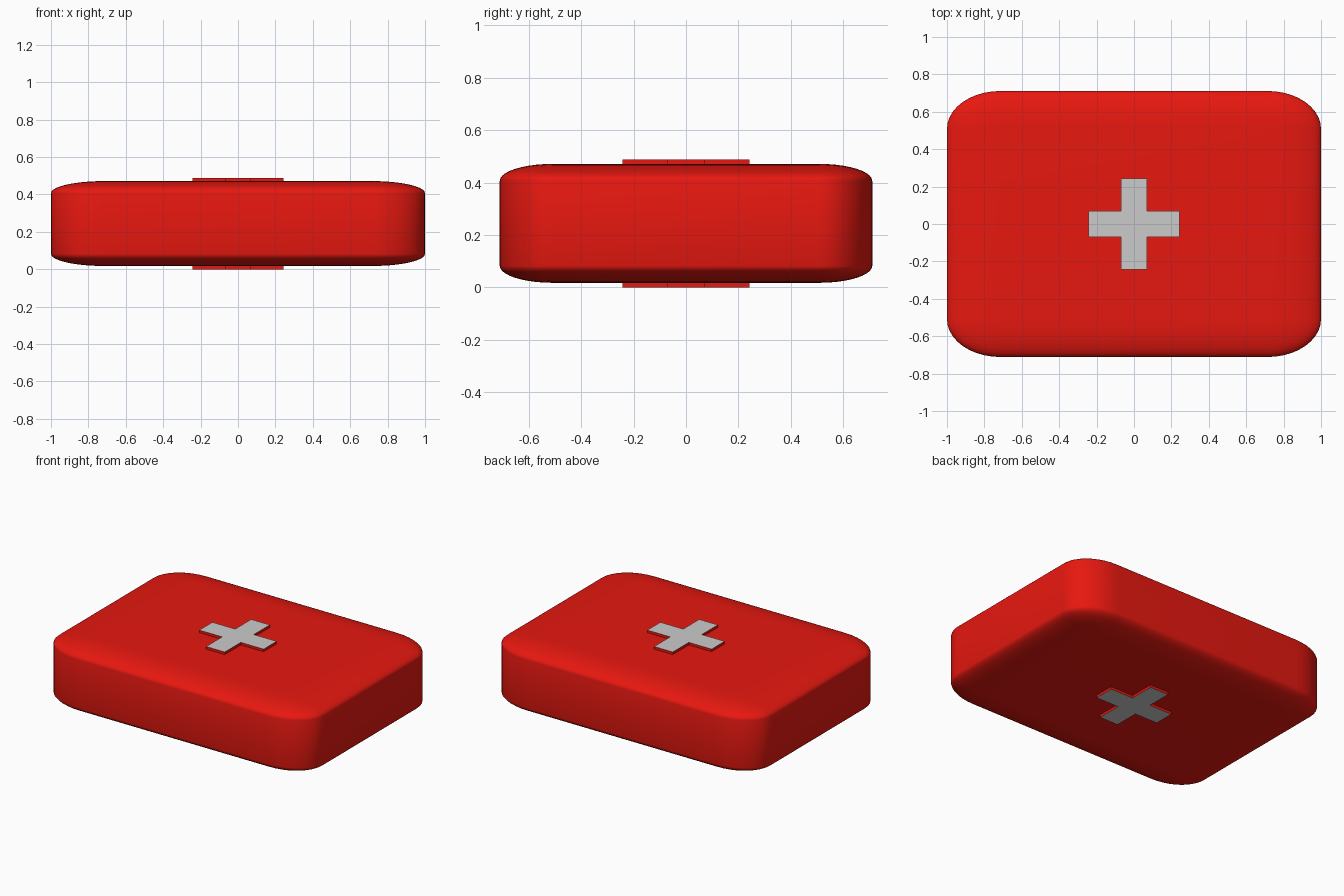
import bpy, bmesh

if "Cube" in bpy.data.objects:
    bpy.data.objects.remove(bpy.data.objects["Cube"])

MID = 0.2445          # middle height of the case
HALF = 0.227          # half thickness of the case

red = bpy.data.materials.new("red")
red.diffuse_color = (0.8, 0.009, 0.005, 1)
red.use_nodes = True
red.node_tree.nodes["Principled BSDF"].inputs["Base Color"].default_value = red.diffuse_color


def add_object(name, bm, material=None):
    mesh = bpy.data.meshes.new(name)
    bm.to_mesh(mesh)
    bm.free()
    obj = bpy.data.objects.new(name, mesh)
    bpy.context.collection.objects.link(obj)
    if material:
        mesh.materials.append(material)
    return obj


# Rounded case: a bevelled cube squashed to size, so the rounding is elliptical
bm = bmesh.new()
bmesh.ops.create_cube(bm, size=2)
bmesh.ops.bevel(bm, geom=bm.edges[:], offset=0.285, offset_type='OFFSET',
                segments=10, profile=0.5, affect='EDGES')
bmesh.ops.scale(bm, vec=(1, 0.711, HALF), verts=bm.verts)
bmesh.ops.translate(bm, vec=(0, 0, MID), verts=bm.verts)
for f in bm.faces:
    f.smooth = True
add_object("case", bm, red)

# Raised plus shape on both faces: red walls and a grey cap
L, W = 0.242, 0.07
outline = [(W, W), (W, L), (-W, L), (-W, W), (-L, W), (-L, -W),
           (-W, -W), (-W, -L), (W, -L), (W, -W), (L, -W), (L, W)]


def plus(prefix, side):
    z_in, z_out = MID + side * HALF, MID + side * MID
    walls = bmesh.new()
    low = [walls.verts.new((x, y, z_in)) for x, y in outline]
    top = [walls.verts.new((x, y, z_out)) for x, y in outline]
    n = len(outline)
    for i in range(n):
        j = (i + 1) % n
        quad = [low[i], low[j], top[j], top[i]]
        walls.faces.new(quad if side > 0 else quad[::-1])
    add_object(prefix + "_plus_walls", walls, red)

    cap = bmesh.new()
    v = [cap.verts.new((x, y, z_out)) for x, y in outline]
    loops = [(0, 3, 6, 9), (0, 1, 2, 3), (3, 4, 5, 6), (6, 7, 8, 9), (9, 10, 11, 0)]
    for loop in loops:
        quad = [v[i] for i in loop]
        cap.faces.new(quad if side > 0 else quad[::-1])
    add_object(prefix + "_plus_cap", cap)


plus("top", 1)
plus("bottom", -1)
